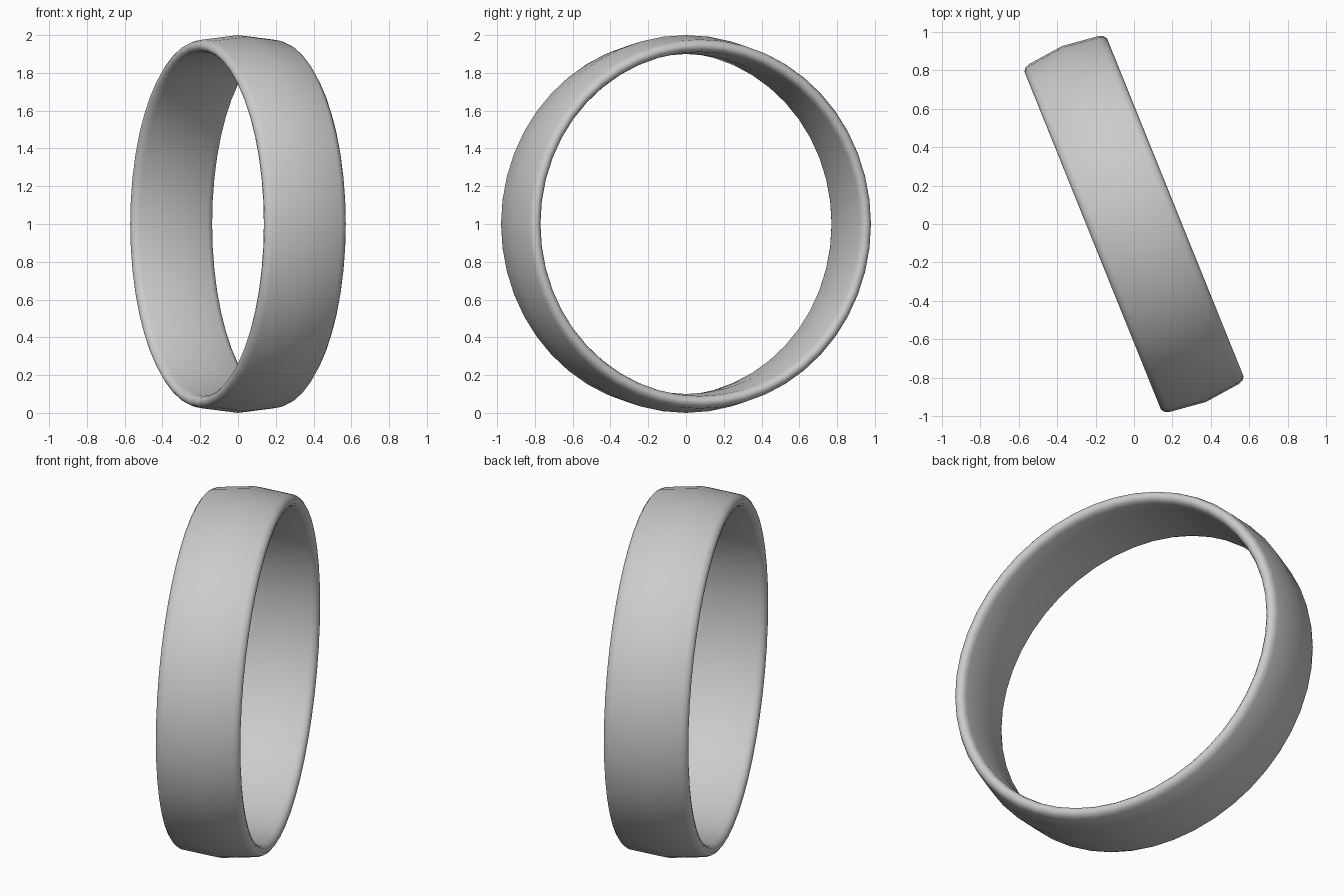
import bpy, bmesh, math
from mathutils import Vector

if "Cube" in bpy.data.objects:
    bpy.data.objects.remove(bpy.data.objects["Cube"])

SEGMENTS = 48
TURN = math.radians(22)

# Half cross-section (along axis, radius): crowned outside, rounded rim, inside
half = [(0.195, 0.977), (0.218, 0.968), (0.232, 0.949),
        (0.228, 0.930), (0.215, 0.918), (0.195, 0.911)]
profile = ([(0, 1.0)] + half + [(0, 0.9)]
           + [(-u, r) for u, r in reversed(half)])

# Revolve the closed cross-section around the horizontal x axis
bm = bmesh.new()
verts = [bm.verts.new((u, 0, r)) for u, r in profile]
edges = [bm.edges.new((verts[i], verts[(i + 1) % len(verts)]))
         for i in range(len(verts))]
bmesh.ops.spin(bm, geom=verts + edges, cent=(0, 0, 0), axis=(1, 0, 0),
               angle=math.tau, steps=SEGMENTS, use_merge=False)
bmesh.ops.remove_doubles(bm, verts=bm.verts[:], dist=1e-4)
bmesh.ops.recalc_face_normals(bm, faces=bm.faces[:])
for f in bm.faces:
    f.smooth = True

mesh = bpy.data.meshes.new("ring_band")
bm.to_mesh(mesh)
bm.free()

# Stand the band on the ground, turned about the vertical
ring = bpy.data.objects.new("ring_band", mesh)
ring.location = Vector((0, 0, 1))
ring.rotation_euler = (0, 0, TURN)
bpy.context.collection.objects.link(ring)
